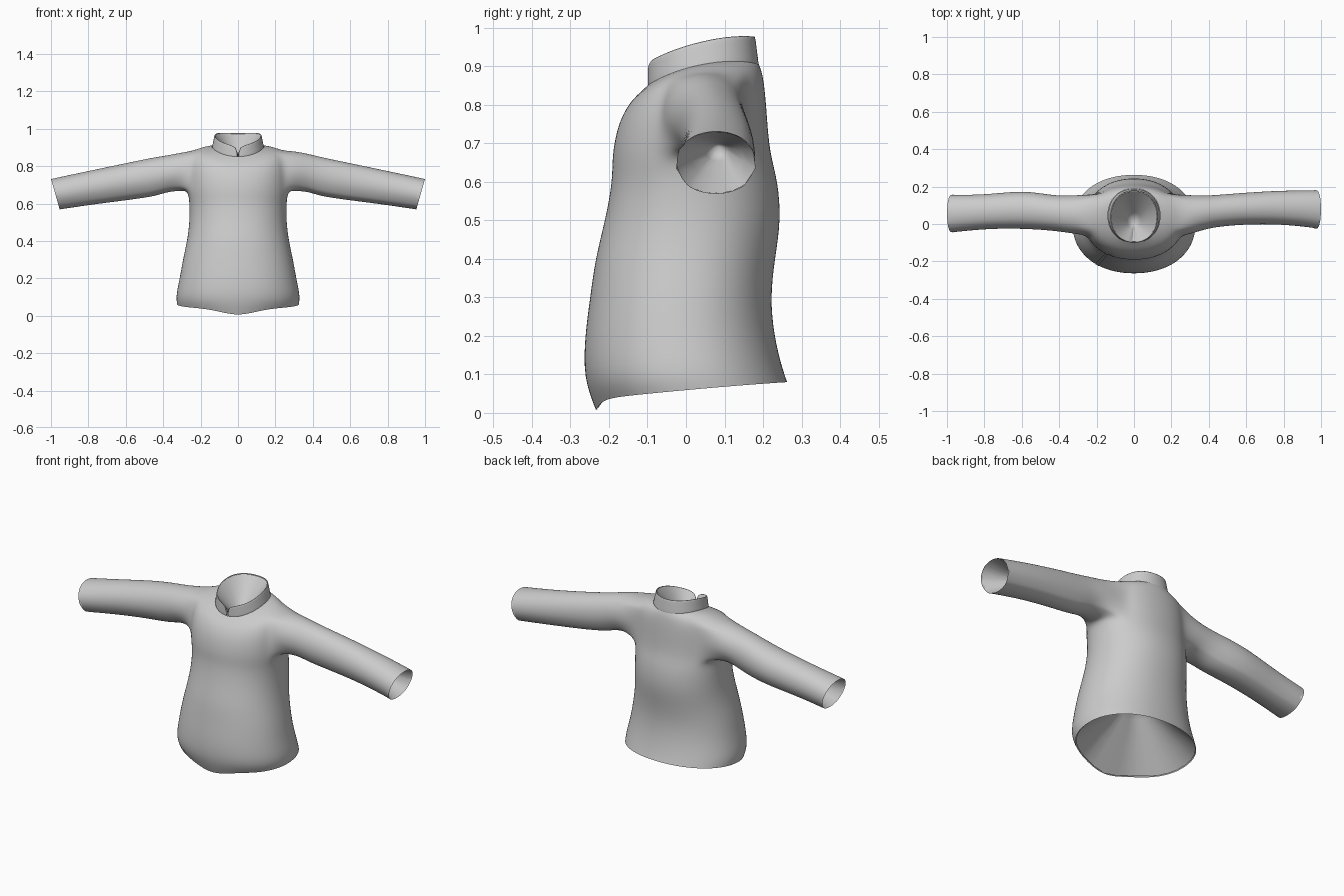
import bpy, bmesh, math
from mathutils import Vector

if "Cube" in bpy.data.objects:
    bpy.data.objects.remove(bpy.data.objects["Cube"], do_unlink=True)

cloth = bpy.data.materials.new("grey_cloth")
cloth.use_nodes = True
GREY = (0.6, 0.6, 0.6, 1)
cloth.diffuse_color = GREY
cloth.node_tree.nodes["Principled BSDF"].inputs["Base Color"].default_value = GREY


def lerp(a, b, t):
    return a + (b - a) * t


def rounded(v):
    return math.copysign(abs(v) ** 0.93, v)


def ring_point(ring, a):
    """Point at angle a on a tilted oval ring, with the sides lifted."""
    zf, zb, rx, yf, yb, lift = ring
    c, s = rounded(math.cos(a)), rounded(math.sin(a))
    t = (s + 1) / 2
    return (rx * c, lerp(yf, yb, t), lerp(zf, zb, t) + lift * c * c)


def finish(bm, name, inward=False):
    bmesh.ops.recalc_face_normals(bm, faces=bm.faces[:])
    if inward:
        bmesh.ops.reverse_faces(bm, faces=bm.faces[:])
    mesh = bpy.data.meshes.new(name)
    bm.to_mesh(mesh)
    bm.free()
    mesh.materials.append(cloth)
    mesh.shade_smooth()
    obj = bpy.data.objects.new(name, mesh)
    bpy.context.collection.objects.link(obj)
    return obj


def subdivide(obj, levels):
    mod = obj.modifiers.new("smooth_surface", "SUBSURF")
    mod.levels = mod.render_levels = levels


def lining(name, rim, apex, inset):
    """Funnel that closes an opening from its rim to a point inside."""
    bm = bmesh.new()
    apex = Vector(apex)
    rows = [[bm.verts.new(p.lerp(apex, t)) for p in rim] for t in (inset, .35, .7)]
    tip = bm.verts.new(apex)
    for i in range(len(rim)):
        n = (i + 1) % len(rim)
        for lo, hi in zip(rows, rows[1:]):
            bm.faces.new((lo[i], lo[n], hi[n], hi[i]))
        bm.faces.new((rows[-1][i], rows[-1][n], tip))
    finish(bm, name, inward=True)


# Torso rings from hem to neck: front z, back z, half width, front y, back y, side lift
SIDES = 32
rings = [
    (.035, .08, .327, -.235, .264, .003),
    (.09, .12, .334, -.268, .25, 0),
    (.20, .20, .313, -.264, .23, 0),
    (.30, .30, .296, -.25, .22, 0),
    (.40, .40, .273, -.237, .232, 0),
    (.50, .50, .26, -.211, .248, 0),
    (.60, .60, .26, -.192, .24, 0),
    (.66, .67, .268, -.193, .22, 0),
    (.72, .74, .268, -.184, .213, .03),
    (.77, .80, .262, -.168, .209, .04),
    (.81, .85, .245, -.143, .204, .05),
    (.835, .885, .19, -.116, .198, .04),
    (.85, .905, .14, -.10, .19, .028),
]
bm = bmesh.new()
grid = []
for r, ring in enumerate(rings):
    row = []
    for j in range(SIDES):
        x, y, z = ring_point(ring, math.tau * j / SIDES)
        if r == 0 and y < 0:                       # dipped front hem
            z -= .032 * math.exp(-(x / .11) ** 2)
        row.append(bm.verts.new((x, y, z)))
    grid.append(row)
hem_rim = [v.co.copy() for v in grid[0]]

# Armholes are left open in the torso
LOW, HIGH, FRONT, BACK = 7, 10, -2, 4
half = SIDES // 2
open_cols = {k % SIDES for k in range(FRONT, BACK)}
open_cols |= {half - k - 1 for k in range(FRONT, BACK)}
for r in range(len(rings) - 1):
    for j in range(SIDES):
        if LOW <= r < HIGH and j in open_cols:
            continue
        n = (j + 1) % SIDES
        bm.faces.new((grid[r][j], grid[r][n], grid[r + 1][n], grid[r + 1][j]))

# Sleeve stations: top x, top z, bottom x, bottom z, front y, back y, right-sleeve shifts
stations = [
    (.30, .882, .30, .666, -.060, .160, 0, 0),
    (.38, .866, .375, .662, -.034, .156, -.015, 0),
    (.45, .848, .44, .637, -.02, .16, -.02, 0),
    (.60, .817, .585, .617, -.006, .172, -.024, .014),
    (.80, .775, .77, .594, -.006, .184, -.024, -.022),
    (.97, .739, .925, .571, -.024, .185, -.024, -.024),
    (1.0, .732, .953, .567, -.03, .185, -.02, -.024),
]
loop = [(LOW, k) for k in range(FRONT, BACK + 1)]
loop += [(r, BACK) for r in range(LOW + 1, HIGH + 1)]
loop += [(HIGH, k) for k in range(BACK - 1, FRONT - 1, -1)]
loop += [(r, FRONT) for r in range(HIGH - 1, LOW, -1)]
cuffs = []
for side in (1, -1):
    prev = [grid[r][(k if side > 0 else half - k) % SIDES] for r, k in loop]
    ys, zs = [v.co.y for v in prev], [v.co.z for v in prev]
    yc, hy = (max(ys) + min(ys)) / 2, (max(ys) - min(ys)) / 2
    zc, hz = (max(zs) + min(zs)) / 2, (max(zs) - min(zs)) / 2
    angles = [math.atan2((v.co.z - zc) / hz, (v.co.y - yc) / hy) for v in prev]
    for xt, zt, xb, zb, yf, yb, front_shift, back_shift in stations:
        if side < 0:
            yf, yb = yf + front_shift, yb + back_shift
            zt -= .008 if xt < .4 else 0           # right shoulder sits lower
        ring = []
        for a in angles:
            t = (math.sin(a) + 1) / 2
            y = lerp(yf, yb, (math.cos(a) + 1) / 2)
            ring.append(bm.verts.new((side * lerp(xb, xt, t), y, lerp(zb, zt, t))))
        for i in range(len(ring)):
            n = (i + 1) % len(ring)
            bm.faces.new((prev[i], prev[n], ring[n], ring[i]))
        prev = ring
    cuffs.append([v.co.copy() for v in prev])
jacket = finish(bm, "jacket_body_and_sleeves")
subdivide(jacket, 2)

# Standing collar, split at the front
bm = bmesh.new()
base = (.846, .90, .1395, -.10, .19, .026)
top = (.912, .978, .126, -.10, .18, .02)
STEPS, LEVELS = 36, 4
rows = []
for l in range(LEVELS + 1):
    t = l / LEVELS
    ring = [lerp(p, q, t) for p, q in zip(base, top)]
    gap = .003 + .08 * t * t
    row = []
    for i in range(STEPS + 1):
        u = i / STEPS
        x, y, z = ring_point(ring, lerp(-math.pi / 2 + gap, 1.5 * math.pi - gap, u))
        end = min(u, 1 - u)
        z -= .012 * t * max(0, 1 - end / .04)      # rounded front corners
        row.append(bm.verts.new((x, y, z)))
    rows.append(row)
for lo, hi in zip(rows, rows[1:]):
    for i in range(STEPS):
        bm.faces.new((lo[i], lo[i + 1], hi[i + 1], hi[i]))
# The lining rim follows the collar top and dips into the split
neck_rim = [v.co.copy() for v in rows[-1]] + [Vector((0, -.096, .865))]
collar = finish(bm, "collar")
rim = collar.modifiers.new("cloth_thickness", "SOLIDIFY")
rim.thickness = .004
subdivide(collar, 1)

# Funnel linings closing the neck, cuffs and hem
lining("neck_lining", neck_rim, (0, .01, .79), .03)
lining("left_cuff_lining", cuffs[0], (.75, .085, .69), .02)
lining("right_cuff_lining", cuffs[1], (-.75, .07, .69), .02)
lining("hem_lining", hem_rim, (0, .01, .35), .015)

# Lapped front edge running from collar to hem on the right side
bm = bmesh.new()
path = [(-.10, .84), (-.14, .76), (-.165, .66), (-.165, .5), (-.175, .3), (-.18, .15), (-.17, .055)]
pairs = []
for (xa, za), (xb, zb) in zip(path, path[1:]):
    for i in range(6):
        x, z = lerp(xa, xb, i / 6), lerp(za, zb, i / 6)
        pairs.append([bm.verts.new((x + dx, -.17, z)) for dx in (0, .009, .018)])
for p, q in zip(pairs, pairs[1:]):
    for i in range(2):
        bm.faces.new((q[i], q[i + 1], p[i + 1], p[i]))
placket = finish(bm, "front_placket_edge")
wrap = placket.modifiers.new("lie_on_jacket", "SHRINKWRAP")
wrap.target = jacket
wrap.wrap_method = "NEAREST_SURFACEPOINT"
wrap.wrap_mode = "ABOVE_SURFACE"
wrap.offset = .002
